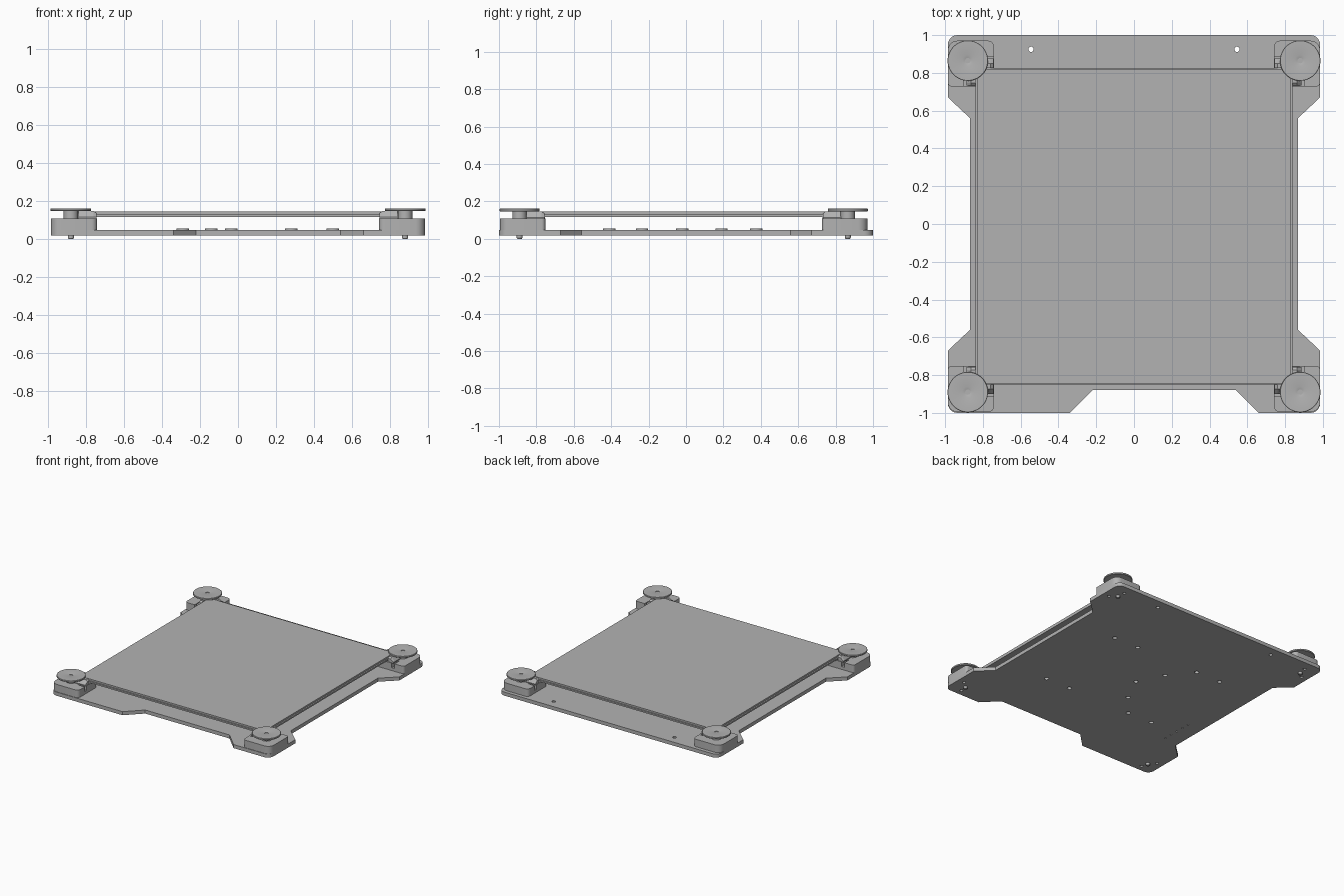
import bpy, bmesh, math
from mathutils import Vector

if "Cube" in bpy.data.objects:
    bpy.data.objects.remove(bpy.data.objects["Cube"])

grey = bpy.data.materials.new("plain grey")
grey.use_nodes = True
grey.diffuse_color = (0.45, 0.45, 0.45, 1)
grey.node_tree.nodes["Principled BSDF"].inputs["Base Color"].default_value = grey.diffuse_color

CY = -0.0125            # centre of bed and corners in y
WX, WY = 0.88, 0.8775   # corner wheel offsets


def finish(name, bm, smooth=True):
    bmesh.ops.recalc_face_normals(bm, faces=bm.faces)
    me = bpy.data.meshes.new(name)
    bm.to_mesh(me)
    bm.free()
    ob = bpy.data.objects.new(name, me)
    bpy.context.collection.objects.link(ob)
    me.materials.append(grey)
    if smooth:
        activate(ob)
        bpy.ops.object.shade_smooth_by_angle(angle=math.radians(30))
    return ob


def activate(ob):
    bpy.ops.object.select_all(action='DESELECT')
    ob.select_set(True)
    bpy.context.view_layer.objects.active = ob


def rounded(points, steps=6):
    """Round each corner (x, y, radius) of an outline."""
    out = []
    for i, (x, y, r) in enumerate(points):
        p = Vector((x, y))
        if not r:
            out.append(p)
            continue
        a = p + (Vector(points[i - 1][:2]) - p).normalized() * r
        b = p + (Vector(points[(i + 1) % len(points)][:2]) - p).normalized() * r
        c = a + b - p
        for k in range(steps + 1):
            t = k / steps * math.pi / 2
            out.append(c + (a - c) * math.cos(t) + (b - c) * math.sin(t))
    return out


def add_prism(bm, outline, z0, z1):
    base = bm.faces.new([bm.verts.new((x, y, z0)) for x, y in outline])
    geo = bmesh.ops.extrude_face_region(bm, geom=[base])["geom"]
    bmesh.ops.translate(bm, vec=(0, 0, z1 - z0),
                        verts=[v for v in geo if isinstance(v, bmesh.types.BMVert)])


def rect(x0, x1, y0, y1):
    return [(x0, y0), (x1, y0), (x1, y1), (x0, y1)]


def circle(x, y, r, n=24):
    return [(x + r * math.cos(2 * math.pi * k / n), y + r * math.sin(2 * math.pi * k / n))
            for k in range(n)]


def prism(name, outline, z0, z1):
    bm = bmesh.new()
    add_prism(bm, outline, z0, z1)
    return finish(name, bm)


def cut(ob, prisms):
    """Subtract separate prisms from an object."""
    bm = bmesh.new()
    for p in prisms:
        add_prism(bm, *p)
    cutter = finish("cutter", bm, False)
    cutter.hide_render = True
    mod = ob.modifiers.new("cut", 'BOOLEAN')
    mod.operation, mod.solver, mod.object = 'DIFFERENCE', 'EXACT', cutter
    activate(ob)
    bpy.ops.object.modifier_apply(modifier=mod.name)
    bpy.data.objects.remove(cutter)


def lathe(name, profile, x, y, n=40):
    bm = bmesh.new()
    vs = [bm.verts.new((r, 0, z)) for r, z in profile]
    es = [bm.edges.new(p) for p in zip(vs, vs[1:])]
    bmesh.ops.spin(bm, geom=vs + es, axis=(0, 0, 1), cent=(0, 0, 0),
                   angle=2 * math.pi, steps=n, use_merge=True)
    bmesh.ops.remove_doubles(bm, verts=bm.verts, dist=1e-5)
    bmesh.ops.translate(bm, verts=bm.verts, vec=(x, y, 0))
    return finish(name, bm)


# Base plate with waisted sides and a front notch
half = [(0.985, -0.67, 0), (0.868, -0.56, 0), (0.868, 0.56, 0), (0.985, 0.67, 0), (0.985, 1, 0.05)]
front = [(-0.985, -1, 0.05), (-0.34, -1, 0), (-0.22, -0.88, 0), (0.54, -0.88, 0),
         (0.66, -1, 0), (0.985, -1, 0.05)]
outline = front + half + [(-x, y, r) for x, y, r in reversed(half)]
base = prism("base_plate", rounded(outline), 0.018, 0.047)

# Mounting holes, some with raised collars
collared = [(0.5, 0.375), (0.28, 0.375), (0.5, -0.41), (0.28, -0.41), (-0.035, -0.02),
            (-0.14, 0.19), (-0.29, 0.375), (-0.14, -0.235), (-0.29, -0.41)]
plain = [(-0.51, 0.375), (-0.51, -0.41)]
holes = [(circle(x, y, 0.017), 0, 0.1) for x, y in collared + plain]
holes += [(circle(x, 0.925, 0.014), 0, 0.1) for x in (-0.545, 0.545)]
holes += [(circle(-0.74, -0.52 + 0.065 * k, 0.007, 12), 0, 0.1) for k in range(5)]
for sx in (-1, 1):
    for sy in (-1, 1):
        for dx, dy in ((0.05, -0.045), (-0.01, 0.06)):
            holes.append((circle(sx * (WX + dx), CY + sy * (WY + dy), 0.012, 16), 0, 0.04))
cut(base, holes)
for x, y in collared:
    lathe("hole_collar", [(0.017, 0.047), (0.017, 0.054), (0.033, 0.054), (0.033, 0.047)], x, y, 24)

# Bed: lower plate and slightly smaller top sheet
for name, s, z0, z1 in (("bed_plate", 0.838, 0.117, 0.129), ("bed_spacer", 0.826, 0.129, 0.133),
                        ("bed_sheet", 0.832, 0.133, 0.146)):
    prism(name, rect(-s, s, CY - s, CY + s), z0, z1)

# Four corner mounts, mirrored
for sx, side in ((-1, "right"), (1, "left")):
    for sy, end in ((-1, "front"), (1, "back")):
        tag = end + "_" + side

        def place(pts):
            return [(sx * p[0], CY + sy * p[1]) for p in pts]

        # Block with rounded corners and two grooves
        shape = rounded([(0.742, 0.74, 0.02), (0.985, 0.74, 0.02),
                         (0.985, 0.983, 0.05), (0.742, 0.983, 0.03)])
        block = prism("corner_block_" + tag, place(shape), 0.046, 0.108)
        cut(block, [(place(rect(0.875, 0.9, 0.7, 0.8)), 0.07, 0.2),
                    (place(rect(0.7, 0.8, 0.875, 0.9)), 0.07, 0.2)])
        prism("bed_shelf_" + tag, place(rect(0.745, 0.83, 0.742, 0.83)), 0.107, 0.118)

        # Wedge clamps along both bed edges
        for swap in (False, True):
            bm = bmesh.new()
            rings = []
            for t, top in ((0.745, 0.135), (0.76, 0.147), (0.84, 0.147)):
                ring = []
                for d, z in ((0.838, 0.106), (0.838, top), (0.862, top), (0.888, 0.115), (0.888, 0.106)):
                    x, y = (d, t) if swap else (t, d)
                    ring.append(bm.verts.new((sx * x, CY + sy * y, z)))
                rings.append(ring)
            for a, b in zip(rings, rings[1:]):
                for k in range(5):
                    m = (k + 1) % 5
                    bm.faces.new((a[k], a[m], b[m], b[k]))
            bm.faces.new(rings[0])
            bm.faces.new(rings[-1])
            finish("bed_clamp_" + tag, bm, False)

        # Thumb wheel, its hub, and the bolt tip underneath
        x, y = sx * WX, CY + sy * WY
        lathe("thumb_wheel_" + tag,
              [(0, 0.153), (0.014, 0.153), (0.014, 0.157), (0.03, 0.161), (0.105, 0.161),
               (0.107, 0.159), (0.107, 0.149), (0.105, 0.147), (0, 0.147)], x, y, 48)
        lathe("wheel_hub_" + tag,
              [(0, 0.148), (0.038, 0.148), (0.038, 0.108), (0.024, 0.106), (0, 0.106)], x, y)
        lathe("bolt_tip_" + tag,
              [(0, 0.02), (0.016, 0.02), (0.016, 0.006), (0.012, 0), (0, 0)], x, y, 20)
